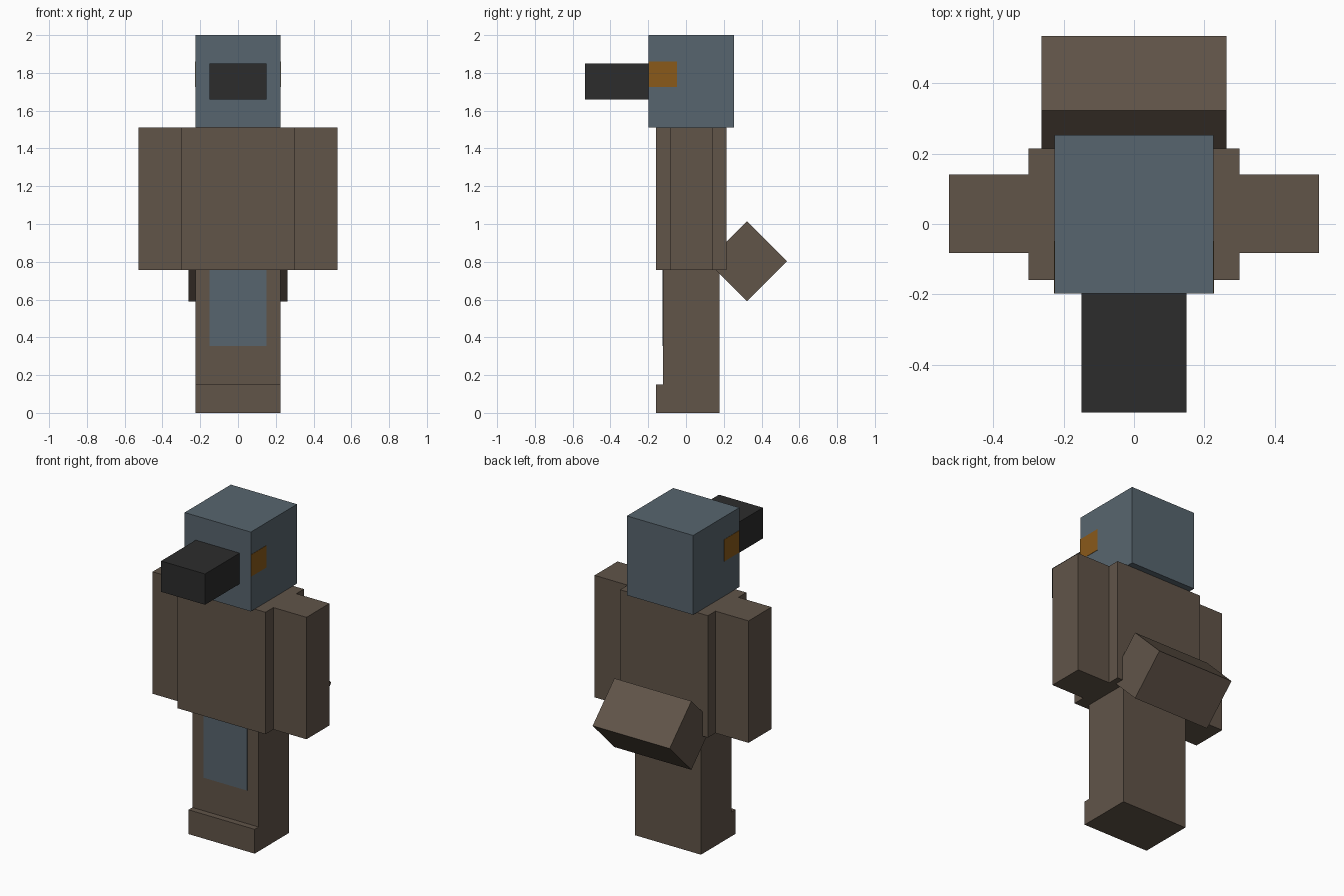
import bpy
import bmesh
from math import radians
from mathutils import Matrix

if "Cube" in bpy.data.objects:
    bpy.data.objects.remove(bpy.data.objects["Cube"], do_unlink=True)


def make_material(name, rgb):
    """Flat material from display-space 0-255 values."""
    colour = [(c / 255) ** 2.2 for c in rgb] + [1]
    mat = bpy.data.materials.new(name)
    mat.use_nodes = True
    mat.diffuse_color = colour
    mat.node_tree.nodes["Principled BSDF"].inputs["Base Color"].default_value = colour
    return mat


brown = make_material("brown plumage", (97, 85, 74))
blue = make_material("slate blue", (88, 101, 110))
black = make_material("beak black", (48, 48, 48))
orange = make_material("eye orange", (136, 90, 32))


def finish(name, bm, mat):
    bmesh.ops.recalc_face_normals(bm, faces=bm.faces)
    mesh = bpy.data.meshes.new(name)
    bm.to_mesh(mesh)
    bm.free()
    mesh.materials.append(mat)
    obj = bpy.data.objects.new(name, mesh)
    bpy.context.collection.objects.link(obj)
    return obj


def box(name, mat, x, y, z, tilt=0):
    """Box between (min, max) pairs, tilted about its own x axis."""
    size = [b - a for a, b in (x, y, z)]
    centre = [(a + b) / 2 for a, b in (x, y, z)]
    bm = bmesh.new()
    bmesh.ops.create_cube(bm, size=1, matrix=Matrix.Translation(centre)
                          @ Matrix.Rotation(radians(tilt), 4, "X")
                          @ Matrix.Diagonal((*size, 1)))
    return finish(name, bm, mat)


def side_profile(name, mat, half_width, points):
    """Extrude a (y, z) outline across x."""
    bm = bmesh.new()
    face = bm.faces.new([bm.verts.new((-half_width, y, z)) for y, z in points])
    new = bmesh.ops.extrude_face_region(bm, geom=[face])["geom"]
    verts = [v for v in new if isinstance(v, bmesh.types.BMVert)]
    bmesh.ops.translate(bm, verts=verts, vec=(2 * half_width, 0, 0))
    return finish(name, bm, mat)


# Legs with protruding toes
side_profile("legs_and_feet", brown, 0.226,
             [(-0.16, 0), (0.177, 0), (0.177, 0.757), (-0.122, 0.757),
              (-0.122, 0.15), (-0.16, 0.15)])
box("leg_front_patch", blue, (-0.15, 0.15), (-0.124, -0.121), (0.355, 0.757))

# Body and tail
box("torso", brown, (-0.3, 0.3), (-0.16, 0.215), (0.757, 1.51))
box("tail", brown, (-0.263, 0.263), (0.173, 0.473), (0.652, 0.952), tilt=45)

# Head and beak
box("head", blue, (-0.226, 0.226), (-0.198, 0.253), (1.51, 2))
box("beak", black, (-0.15, 0.15), (-0.536, -0.198), (1.66, 1.85))

# Wings and eyes on both sides
for side, sign in (("left", 1), ("right", -1)):
    box(side + "_wing", brown, sorted((sign * 0.3, sign * 0.526)),
        (-0.083, 0.141), (0.757, 1.51))
    box(side + "_eye", orange, sorted((sign * 0.225, sign * 0.228)),
        (-0.198, -0.048), (1.725, 1.86))
